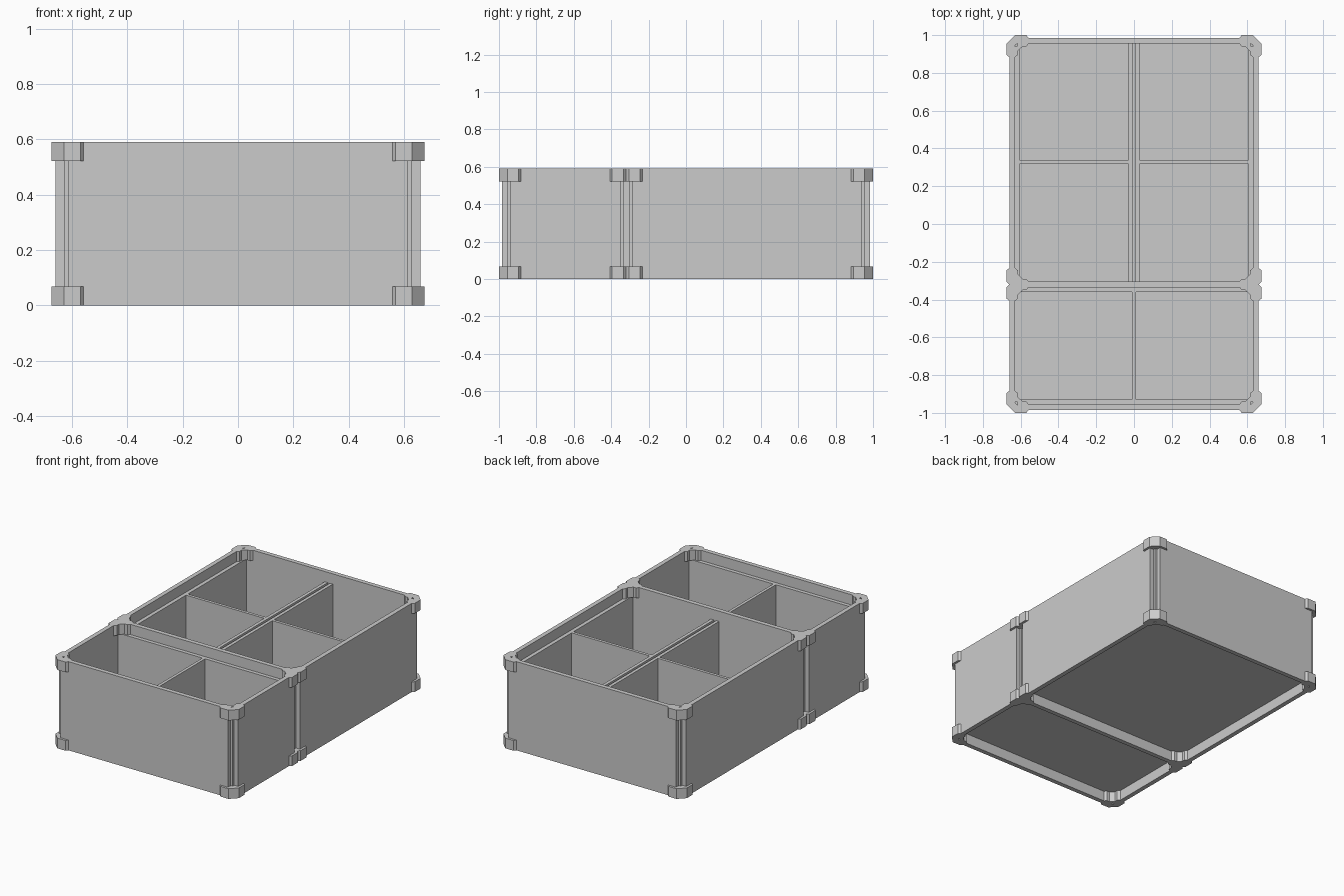
import bpy, bmesh

if "Cube" in bpy.data.objects:
    bpy.data.objects.remove(bpy.data.objects["Cube"])

H = 0.59      # total height
BH = 0.068    # corner bracket height
T = 0.03      # wall thickness
TOP = H - BH  # top of inner panels
F = 0.09      # upper face of floor


def box(name, x0, x1, y0, y1, z0, z1):
    bm = bmesh.new()
    bmesh.ops.create_cube(bm, size=1)
    for v in bm.verts:
        v.co = ((x0 + x1) / 2 + v.co.x * (x1 - x0),
                (y0 + y1) / 2 + v.co.y * (y1 - y0),
                (z0 + z1) / 2 + v.co.z * (z1 - z0))
    me = bpy.data.meshes.new(name)
    bm.to_mesh(me)
    bm.free()
    ob = bpy.data.objects.new(name, me)
    bpy.context.collection.objects.link(ob)
    return ob


# Bracket plan, measured inward from its outermost corner
HALF = [(0.045, 0), (0.105, 0), (0.117, 0.015), (0.117, 0.045), (0.105, 0.06), (0.085, 0.06)]
OUTLINE = HALF + [(v, u) for u, v in reversed(HALF)]
HOLE = [(0.042, 0.058), (0.058, 0.042), (0.058, 0.058)]


def bracket(name, cx, cy, sx, sy, z0):
    cu = bpy.data.curves.new(name, 'CURVE')
    cu.dimensions = '2D'
    cu.fill_mode = 'BOTH'
    cu.extrude = BH / 2
    for pts in (OUTLINE, HOLE):
        sp = cu.splines.new('POLY')
        sp.points.add(len(pts) - 1)
        for p, (u, v) in zip(sp.points, pts):
            p.co = (cx - sx * u, cy - sy * v, 0, 1)
        sp.use_cyclic_u = True
    tmp = bpy.data.objects.new(name + "_profile", cu)
    bpy.context.collection.objects.link(tmp)
    dg = bpy.context.evaluated_depsgraph_get()
    me = bpy.data.meshes.new_from_object(tmp.evaluated_get(dg))
    bpy.data.objects.remove(tmp)
    bm = bmesh.new()
    bm.from_mesh(me)
    bmesh.ops.remove_doubles(bm, verts=bm.verts, dist=1e-5)
    bmesh.ops.recalc_face_normals(bm, faces=bm.faces)
    for f in bm.faces:
        f.smooth = False
    bm.to_mesh(me)
    bm.free()
    ob = bpy.data.objects.new(name, me)
    ob.location.z = z0 + BH / 2
    bpy.context.collection.objects.link(ob)


def compartment(name, y0, y1):
    # side walls, floor and eight corner brackets around outer wall faces y0..y1
    for s, side in ((-1, "left"), (1, "right")):
        a, b = sorted((s * 0.66, s * (0.66 - T)))
        box(f"{name}_{side}_wall", a, b, y0 + 0.045, y1 - 0.045, 0, H)
        for cy, sy, end in ((y0 - 0.015, -1, "front"), (y1 + 0.015, 1, "back")):
            for z, lvl in ((0, "lower"), (H - BH, "upper")):
                bracket(f"{name}_{side}_{end}_{lvl}_bracket", s * 0.675, cy, s, sy, z)
    box(f"{name}_floor", -0.63, 0.63, y0 + T, y1 - T, BH, F)


compartment("large_tray", -0.335, 0.985)
compartment("small_tray", -0.985, -0.305)

# Cross walls: front, shared middle, back
for name, y in (("front_wall", -0.985), ("middle_wall", -0.335), ("back_wall", 0.955)):
    box(name, -0.615, 0.615, y, y + T, 0, H)

# Large tray inserts: side liners, double centre panels, cross dividers
for s, side in ((-1, "left"), (1, "right")):
    a, b = sorted((s * 0.605, s * 0.63))
    box(f"{side}_liner", a, b, -0.305, 0.955, F, TOP)
    a, b = sorted((s * 0.008, s * 0.03))
    box(f"{side}_centre_panel", a, b, -0.305, 0.955, F, TOP)
    a, b = sorted((s * 0.03, s * 0.605))
    box(f"{side}_cross_divider", a, b, 0.318, 0.338, F, TOP)

# Small tray inserts: front and back liners and one divider
box("front_liner", -0.63, 0.63, -0.955, -0.93, F, TOP)
box("rear_liner", -0.63, 0.63, -0.36, -0.335, F, TOP)
box("small_divider", -0.01, 0.01, -0.93, -0.36, F, TOP)
